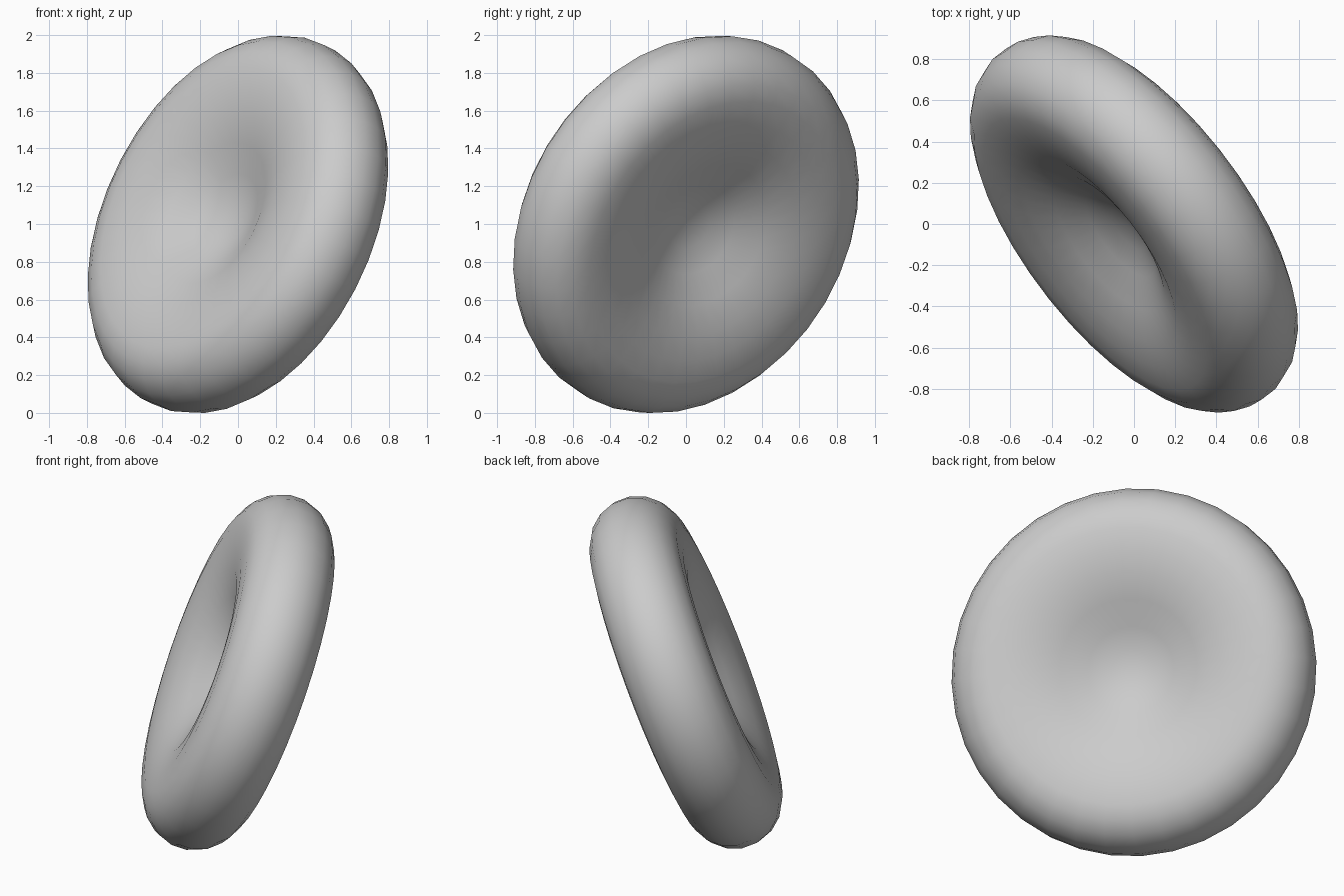
import bpy, bmesh, math
from mathutils import Vector, Matrix

cube = bpy.data.objects.get("Cube")
if cube:
    bpy.data.objects.remove(cube, do_unlink=True)

# Plain grey material
grey = bpy.data.materials.new("grey")
grey.use_nodes = True
colour = (0.6, 0.6, 0.6, 1)
grey.diffuse_color = colour
grey.node_tree.nodes["Principled BSDF"].inputs["Base Color"].default_value = colour

RING, TUBE, SEGMENTS = 0.80, 0.257, 36
AXIS = Vector((-0.738, -0.566, 0.365)).normalized()

# Half profile (radius, height): dimple, then rounded rim, mirrored below
dimple = [(0, 0.03), (0.12, 0.042), (0.25, 0.088), (0.4, 0.167),
          (0.55, 0.226), (0.68, 0.25)]
rim = [(RING + TUBE * math.sin(math.radians(a)), TUBE * math.cos(math.radians(a)))
       for a in range(0, 181, 20)]
profile = dimple + rim + [(r, -h) for r, h in reversed(dimple)]

# Revolve the profile into a disc dimpled on both sides
bm = bmesh.new()
verts = [bm.verts.new((r, 0, h)) for r, h in profile]
edges = [bm.edges.new(pair) for pair in zip(verts, verts[1:])]
bmesh.ops.spin(bm, geom=verts + edges, cent=(0, 0, 0), axis=(0, 0, 1),
               angle=math.tau, steps=SEGMENTS, use_merge=False)
bmesh.ops.remove_doubles(bm, verts=bm.verts, dist=0.0005)
bmesh.ops.recalc_face_normals(bm, faces=bm.faces)

# Tilt the disc and stand it on the ground
tilt = Vector((0, 0, 1)).rotation_difference(AXIS).to_matrix().to_4x4()
bm.transform(tilt)
bm.transform(Matrix.Translation((0, 0, -min(v.co.z for v in bm.verts))))
for face in bm.faces:
    face.smooth = True

mesh = bpy.data.meshes.new("dimpled_disc")
bm.to_mesh(mesh)
bm.free()
mesh.materials.append(grey)
disc = bpy.data.objects.new("dimpled_disc", mesh)
bpy.context.collection.objects.link(disc)
